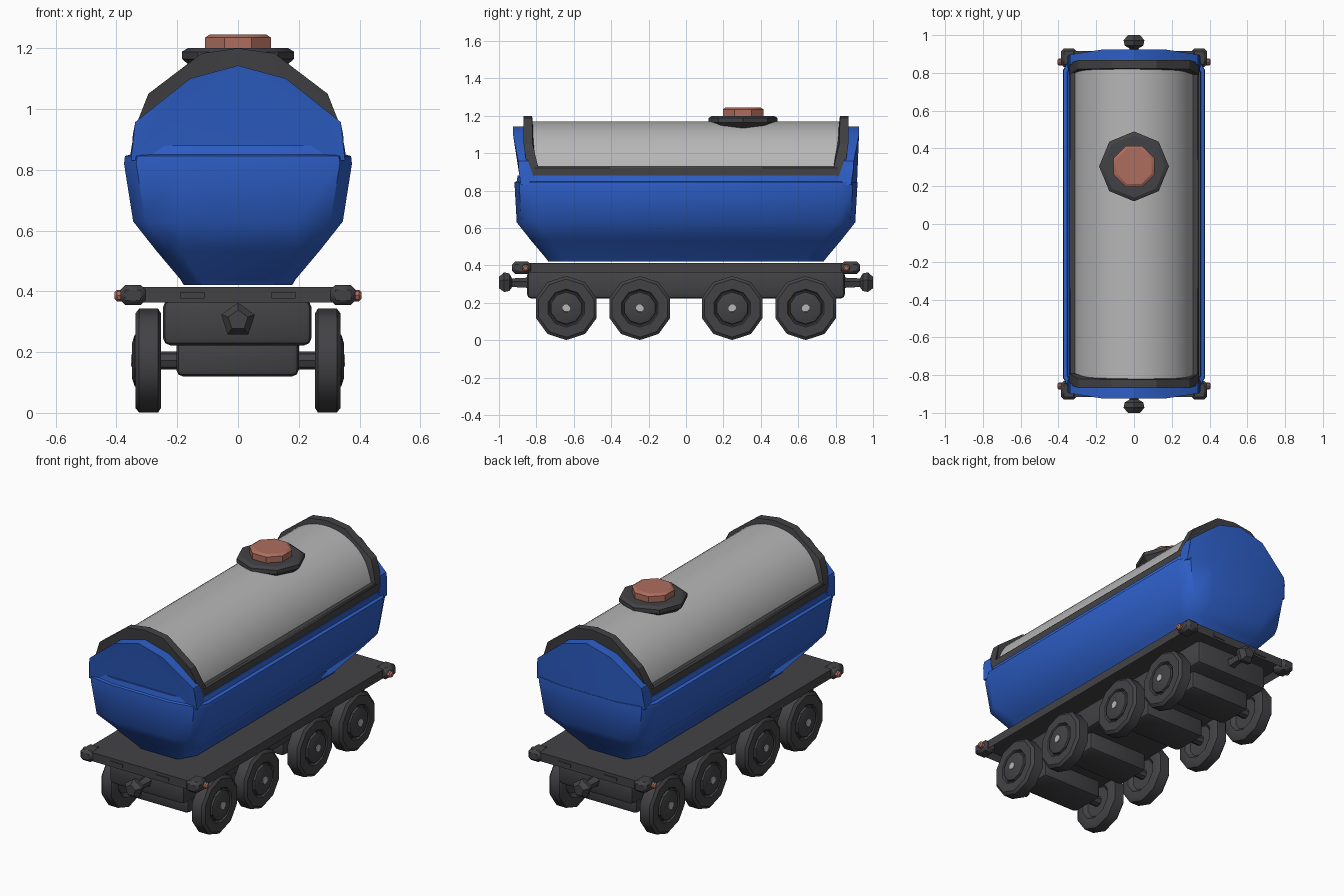
import bpy, bmesh, math
from mathutils import Vector

if "Cube" in bpy.data.objects:
    bpy.data.objects.remove(bpy.data.objects["Cube"])


def material(name, rgb):
    m = bpy.data.materials.new(name)
    m.diffuse_color = (*rgb, 1)
    m.use_nodes = True
    m.node_tree.nodes["Principled BSDF"].inputs["Base Color"].default_value = m.diffuse_color
    return m


BLUE = material("blue paint", (0.027, 0.115, 0.58))
DARK = material("dark grey", (0.055, 0.055, 0.061))
SILVER = material("silver", (0.47, 0.47, 0.47))
COPPER = material("copper", (0.42, 0.155, 0.11))


def finish(name, bm, mat, angle=30):
    bmesh.ops.recalc_face_normals(bm, faces=bm.faces)
    me = bpy.data.meshes.new(name)
    bm.to_mesh(me)
    bm.free()
    me.materials.append(mat)
    ob = bpy.data.objects.new(name, me)
    bpy.context.collection.objects.link(ob)
    bpy.ops.object.select_all(action='DESELECT')
    ob.select_set(True)
    bpy.context.view_layer.objects.active = ob
    bpy.ops.object.shade_smooth_by_angle(angle=math.radians(angle))
    return ob


def loft(name, rings, mat, angle=30):
    """Skin closed rings of equal length and cap both ends."""
    bm = bmesh.new()
    loops = [[bm.verts.new(p) for p in r] for r in rings]
    n = len(loops[0])
    for a, b in zip(loops, loops[1:]):
        for i in range(n):
            j = (i + 1) % n
            bm.faces.new((a[i], a[j], b[j], b[i]))
    caps = [bm.faces.new(loops[0]), bm.faces.new(loops[-1])]
    bmesh.ops.triangulate(bm, faces=caps)
    return finish(name, bm, mat, angle)


def lathe(name, profile, axis, loc, sides, mat, start=0.0, angle=30):
    """Profile of (distance along axis, radius), turned about axis."""
    rings = []
    for d, r in profile:
        ring = []
        for i in range(sides):
            t = math.radians(start) + 2 * math.pi * i / sides
            u, v = r * math.cos(t), r * math.sin(t)
            p = {'X': (d, u, v), 'Y': (u, d, v), 'Z': (u, v, d)}[axis]
            ring.append(Vector(p) + Vector(loc))
        rings.append(ring)
    return loft(name, rings, mat, angle)


def box(name, lo, hi, mat, bevel=0.0, segments=2, recess=0.0):
    bm = bmesh.new()
    bmesh.ops.create_cube(bm, size=1)
    for v in bm.verts:
        v.co = [(a + b) / 2 + c * (b - a) for a, b, c in zip(lo, hi, v.co)]
    if recess:
        bm.normal_update()
        f = min(bm.faces, key=lambda q: q.calc_center_median().z)
        bmesh.ops.inset_region(bm, faces=[f], thickness=0.035)
        bmesh.ops.translate(bm, verts=f.verts, vec=(0, 0, recess))
    elif bevel:
        bmesh.ops.bevel(bm, geom=bm.edges[:], offset=bevel, segments=segments,
                        profile=0.5, affect='EDGES')
    return finish(name, bm, mat, 40)


def end_slab(name, half, mat, s):
    """Half outline rows of (x, z, outer y, inner y), mirrored across x = 0."""
    full = half + [(-x, z, o, i) for x, z, o, i in reversed(half) if x > 0]
    loft(name, [[(x, s * o, z) for x, z, o, i in full],
                [(x, s * i, z) for x, z, o, i in full]], mat, 25)


# Blue tank shell, stacked rounded rectangles
def tank_ring(hx, hy, z):
    q = [(hx, hy - 0.10), (hx - 0.04, hy - 0.025), (min(0.19, hx - 0.06), hy)]
    pts = [(x, y) for x, y in q] + [(-x, y) for x, y in reversed(q)]
    pts += [(-x, -y) for x, y in q] + [(x, -y) for x, y in reversed(q)]
    return [(x, y, z) for x, y in pts]


layers = [(0.178, 0.735, 0.42), (0.19, 0.75, 0.44), (0.27, 0.83, 0.535), (0.345, 0.905, 0.63),
          (0.375, 0.916, 0.82), (0.372, 0.916, 0.845), (0.354, 0.905, 0.85), (0.35, 0.90, 0.88)]
loft("tank_shell", [tank_ring(*l) for l in layers], BLUE, 38)

# Raised blue ends with dark rims behind them
for s, side in ((-1, "front"), (1, "rear")):
    end_slab(side + "_tank_end", [
        (0, 1.143, 0.925, 0.865), (0.158, 1.10, 0.925, 0.865), (0.338, 0.957, 0.897, 0.845),
        (0.346, 0.915, 0.895, 0.83), (0.352, 0.83, 0.883, 0.80), (0.18, 0.83, 0.914, 0.80)],
        BLUE, s)
    end_slab(side + "_rim", [
        (0, 1.20, 0.868, 0.823), (0.12, 1.183, 0.868, 0.823), (0.295, 1.05, 0.868, 0.82),
        (0.344, 0.925, 0.85, 0.79), (0.344, 0.86, 0.84, 0.79)], DARK, s)

# Dark trim along both sides
for s, side in ((-1, "left"), (1, "right")):
    x = sorted((s * 0.29, s * 0.345))
    box(side + "_trim", (x[0], -0.82, 0.87), (x[1], 0.82, 0.93), DARK, 0.008, 1)

# Silver cylinder top
arc = []
for i in range(33):
    t = math.pi * i / 32
    arc.append((0.325 * math.cos(t), 0.845 + 0.325 * math.sin(t)))
loft("silver_top", [[(x, y, z) for x, z in arc] for y in (-0.835, 0.835)], SILVER)

# Hatch
lathe("hatch_base", [(1.10, 0.11), (1.135, 0.15), (1.165, 0.185), (1.188, 0.185), (1.2, 0.165)],
      'Z', (0, 0.305, 0), 8, DARK, 0)
lathe("hatch_lid", [(1.19, 0.117), (1.235, 0.117), (1.245, 0.10)],
      'Z', (0, 0.305, 0), 8, COPPER, 22.5)

# Deck tray, main beam
box("deck", (-0.362, -0.915, 0.363), (0.362, 0.915, 0.414), DARK, recess=0.03)
box("main_beam", (-0.247, -0.85, 0.222), (0.242, 0.85, 0.372), DARK, 0.025)

# Axle boxes, wheels and hubs
for k, y in enumerate((-0.64, -0.247, 0.247, 0.64), 1):
    box(f"axle_box_{k}", (-0.203, y - 0.11, 0.12), (0.2, y + 0.11, 0.25), DARK, 0.022)
    lathe(f"axle_{k}", [(-0.29, 0.03), (0.29, 0.03)], 'X', (0, y, 0.172), 8, DARK)
    for s, side in ((-1, "left"), (1, "right")):
        c = (0, y, 0.172)
        lathe(f"{side}_wheel_{k}", [(s * d, r) for d, r in (
            (0.275, 0.09), (0.253, 0.11), (0.253, 0.155), (0.263, 0.171), (0.325, 0.171),
            (0.338, 0.155), (0.338, 0.102), (0.326, 0.095))], 'X', c, 10, DARK, 90, 40)
        lathe(f"{side}_hub_{k}", [(s * 0.32, 0.09), (s * 0.34, 0.085), (s * 0.348, 0.06)],
              'X', c, 10, DARK, 90)
        lathe(f"{side}_axle_tip_{k}", [(s * 0.34, 0.023), (s * 0.352, 0.021)],
              'X', c, 8, SILVER, 22.5)

# Couplers, corner blocks, lamps and end plates
for s, end in ((-1, "front"), (1, "rear")):
    lathe(end + "_coupler", [(s * d, r) for d, r in (
        (0.83, 0.045), (0.86, 0.028), (0.93, 0.026), (0.945, 0.052), (0.972, 0.058),
        (1.0, 0.034))], 'Y', (0, 0, 0.305), 5, DARK, 90)
    for t, side in ((-1, "left"), (1, "right")):
        def corner(lo, hi):
            a, b = sorted((t * lo[0], t * hi[0])), sorted((s * lo[1], s * hi[1]))
            return (a[0], b[0], lo[2]), (a[1], b[1], hi[2])
        box(f"{end}_{side}_corner", *corner((0.305, 0.83, 0.355), (0.386, 0.93, 0.42)),
            DARK, 0.015, 1)
        box(f"{end}_{side}_plate", *corner((0.11, 0.91, 0.376), (0.19, 0.92, 0.397)), DARK)
        lathe(f"{end}_{side}_lamp", [(t * 0.38, 0.019), (t * 0.398, 0.019), (t * 0.406, 0.011)],
              'X', (0, s * 0.858, 0.386), 8, COPPER)
